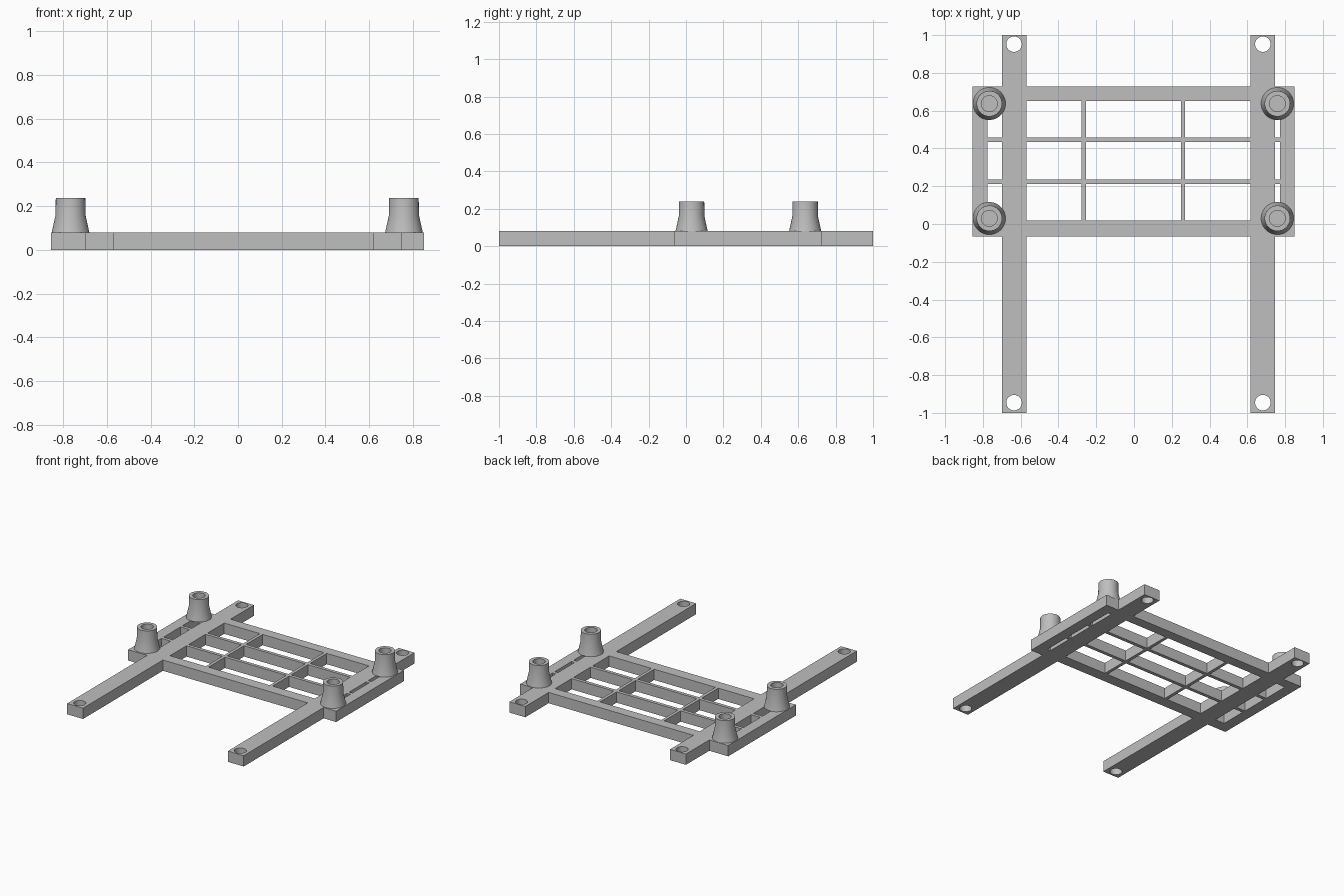
import bpy, bmesh, math

if "Cube" in bpy.data.objects:
    bpy.data.objects.remove(bpy.data.objects["Cube"])

grey = bpy.data.materials.new("plain grey")
grey.diffuse_color = (0.52, 0.52, 0.52, 1)
grey.use_nodes = True
grey.node_tree.nodes["Principled BSDF"].inputs["Base Color"].default_value = grey.diffuse_color
H = 0.08      # plate thickness
TOP = 0.238   # top of the standoffs


def add_object(name, bm):
    bmesh.ops.recalc_face_normals(bm, faces=bm.faces)
    mesh = bpy.data.meshes.new(name)
    bm.to_mesh(mesh)
    bm.free()
    obj = bpy.data.objects.new(name, mesh)
    bpy.context.collection.objects.link(obj)
    mesh.materials.append(grey)
    return obj


def select_only(obj):
    bpy.ops.object.select_all(action='DESELECT')
    obj.select_set(True)
    bpy.context.view_layer.objects.active = obj


# Bars seen from above: x0, x1, y0, y1
bars = [
    (-0.70, -0.57, -1, 1), (0.617, 0.747, -1, 1),              # long rails
    (-0.855, 0.85, 0.652, 0.727), (-0.855, 0.85, -0.065, 0.018),  # frame front, back
    (-0.855, -0.775, -0.065, 0.727), (0.773, 0.85, -0.065, 0.727),  # frame sides
    (-0.855, 0.85, 0.433, 0.458), (-0.855, 0.85, 0.211, 0.236),  # thin long ribs
    (-0.277, -0.254, 0, 0.7), (0.248, 0.271, 0, 0.7),          # thin cross ribs
]

# Merge the bars into one clean plate by filling covered grid cells
xs = sorted({v for b in bars for v in b[:2]})
ys = sorted({v for b in bars for v in b[2:]})
bm = bmesh.new()
for xa, xb in zip(xs, xs[1:]):
    for ya, yb in zip(ys, ys[1:]):
        cx, cy = (xa + xb) / 2, (ya + yb) / 2
        if any(b[0] < cx < b[1] and b[2] < cy < b[3] for b in bars):
            bm.faces.new([bm.verts.new((x, y, 0)) for x, y in
                          ((xa, ya), (xb, ya), (xb, yb), (xa, yb))])
bmesh.ops.remove_doubles(bm, verts=bm.verts, dist=1e-5)
ext = bmesh.ops.extrude_face_region(bm, geom=bm.faces[:], use_keep_orig=True)
bmesh.ops.translate(bm, vec=(0, 0, H),
                    verts=[e for e in ext["geom"] if isinstance(e, bmesh.types.BMVert)])
plate = add_object("mounting_plate", bm)

# Screw holes at the rail ends
bm = bmesh.new()
for x in (-0.635, 0.682):
    for y in (-0.946, 0.952):
        res = bmesh.ops.create_cone(bm, cap_ends=True, segments=40,
                                    radius1=0.041, radius2=0.041, depth=0.3)
        bmesh.ops.translate(bm, verts=res["verts"], vec=(x, y, H / 2))
cutter = add_object("hole_cutter", bm)
cutter.hide_render = True
mod = plate.modifiers.new("holes", 'BOOLEAN')
mod.operation = 'DIFFERENCE'
mod.solver = 'EXACT'
mod.object = cutter
select_only(plate)
bpy.ops.object.modifier_apply(modifier="holes")
bpy.data.objects.remove(cutter)
select_only(plate)
bpy.ops.object.shade_smooth_by_angle(angle=math.radians(30))

# Flared standoffs with a blind bore
profile = [(0, H), (0.086, H), (0.0685, 0.16), (0.0675, TOP),
           (0.042, TOP), (0.042, H + 0.01), (0, H + 0.01)]
N = 48
for side, x in (("left", -0.766), ("right", 0.759)):
    for end, y in (("front", 0.03), ("back", 0.637)):
        bm = bmesh.new()
        verts = [bm.verts.new((r, 0, z)) for r, z in profile]
        edges = [bm.edges.new(p) for p in zip(verts, verts[1:])]
        bmesh.ops.spin(bm, geom=verts + edges, cent=(0, 0, 0), axis=(0, 0, 1),
                       angle=2 * math.pi, steps=N)
        bmesh.ops.remove_doubles(bm, verts=bm.verts, dist=1e-5)
        post = add_object(f"standoff_{side}_{end}", bm)
        post.location = (x, y, 0)
        select_only(post)
        bpy.ops.object.shade_smooth_by_angle(angle=math.radians(30))
